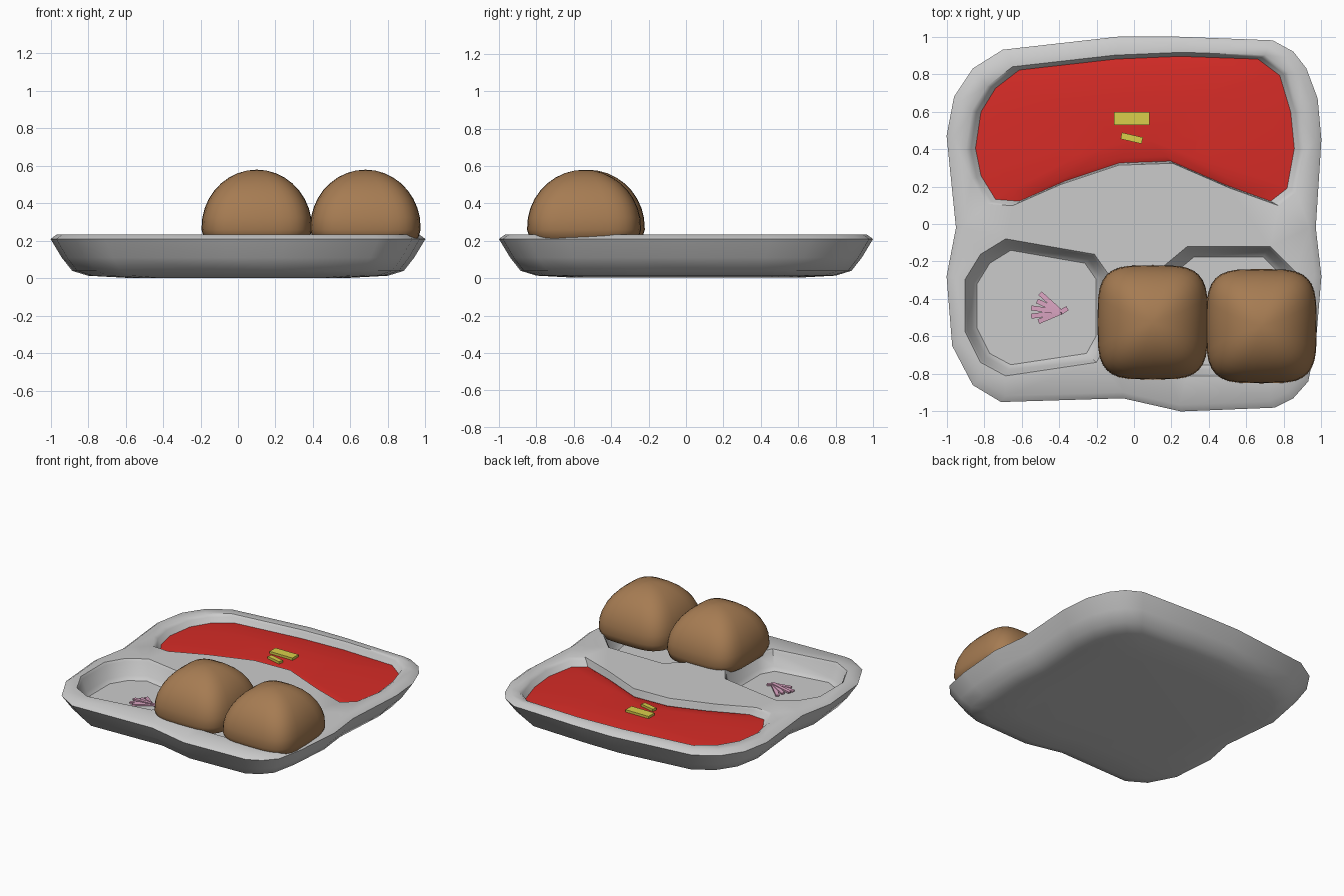
import bpy, bmesh
from math import cos, sin, pi, radians, copysign
from mathutils import Matrix

if "Cube" in bpy.data.objects:
    bpy.data.objects.remove(bpy.data.objects["Cube"])


def material(name, rgb):
    m = bpy.data.materials.new(name)
    m.diffuse_color = (*rgb, 1)
    m.use_nodes = True
    m.node_tree.nodes["Principled BSDF"].inputs["Base Color"].default_value = m.diffuse_color
    return m


def finish(bm, name, mat=None, angle=40):
    bmesh.ops.recalc_face_normals(bm, faces=bm.faces[:])
    me = bpy.data.meshes.new(name)
    bm.to_mesh(me)
    bm.free()
    ob = bpy.data.objects.new(name, me)
    bpy.context.collection.objects.link(ob)
    if mat:
        me.materials.append(mat)
    bpy.ops.object.select_all(action='DESELECT')
    ob.select_set(True)
    bpy.context.view_layer.objects.active = ob
    bpy.ops.object.shade_smooth_by_angle(angle=radians(angle))
    return ob


def ring(bm, pts, centre, scale, z):
    cx, cy = centre
    return [bm.verts.new((cx + (x - cx) * scale, cy + (y - cy) * scale, z)) for x, y in pts]


def loft(bm, pts, centre, steps):
    """Stack scaled copies of an outline; returns the first and last ring."""
    rings = [ring(bm, pts, centre, s, z) for s, z in steps]
    n = len(pts)
    for a, b in zip(rings, rings[1:]):
        for i in range(n):
            bm.faces.new((a[i], a[(i + 1) % n], b[(i + 1) % n], b[i]))
    return rings[0], rings[-1]


red = material("sauce_red", (0.68, 0.025, 0.02))
brown = material("bread_brown", (0.38, 0.2, 0.085))
yellow = material("butter_yellow", (0.7, 0.62, 0.07))
pink = material("petal_pink", (0.68, 0.36, 0.52))

outline = [(-.70, .93), (-.08, 1), (.22, 1), (.74, .98), (.85, .92), (.92, .83), (.98, .67),
           (1, .45), (.97, -.02), (1, -.28), (.97, -.64), (.93, -.84), (.85, -.93),
           (.75, -.98), (.25, -1), (-.06, -.93), (-.71, -.95), (-.86, -.86), (-.97, -.65),
           (-1, -.28), (-.95, -.02), (-1, .47), (-.96, .68), (-.86, .83)]
back_well = [(-.63, .83), (-.1, .89), (.25, .905), (.68, .89), (.80, .8), (.86, .6), (.88, .4),
             (.84, .18), (.75, .11), (.5, .2), (.2, .33), (-.08, .32), (-.38, .22),
             (-.63, .11), (-.76, .12), (-.84, .25), (-.87, .4), (-.84, .6), (-.76, .73)]
left_well = [(-.68, -.09), (-.22, -.17), (-.15, -.27), (-.15, -.62), (-.21, -.73),
             (-.68, -.80), (-.81, -.73), (-.89, -.57), (-.89, -.30), (-.81, -.17)]
right_well = [(.29, -.13), (.72, -.13), (.85, -.26), (.88, -.45), (.85, -.7), (.72, -.8),
              (.29, -.8), (.16, -.7), (.13, -.45), (.17, -.23)]

# Tray: outer shell, three sunken wells, and a flat top joining them
bm = bmesh.new()
bottom, top = loft(bm, outline, (0, 0), [(.6, .003), (.8, .014), (.885, .04), (.94, .11), (1, .21), (.965, .235)])
bm.faces.new(bottom)
loops = [top]
for pts, c in ((back_well, (0, .53)), (left_well, (-.52, -.45)), (right_well, (.5, -.46))):
    first, floor = loft(bm, pts, c, [(1.03, .235), (1, .218), (.93, .125), (.86, .1)])
    bm.faces.new(floor)
    loops.append(first)
edges = [bm.edges.get((lp[i - 1], lp[i])) for lp in loops for i in range(len(lp))]
bmesh.ops.triangle_fill(bm, use_beauty=True, use_dissolve=False, edges=edges)
finish(bm, "tray")

# Sauce: gently domed surface filling the back well
bm = bmesh.new()
_, inner = loft(bm, back_well, (0, .53), [(.985, .18), (.85, .19), (.4, .197)])
bm.faces.new(inner)
finish(bm, "sauce", red)


# Buns: rounded-square domes
def bun(name, cx, cy, rx, ry):
    bm = bmesh.new()
    n = 32
    levels = [(.8, .185), (.95, .21), (1, .26)]
    levels += [(cos(t), .27 + .31 * sin(t)) for t in (radians(10 * k) for k in range(1, 9))]
    rows = []
    for s, z in levels:
        e = 2 / (2.3 + 1.5 * s)
        row = []
        for i in range(n):
            a = 2 * pi * i / n
            row.append(bm.verts.new((
                cx + rx * s * copysign(abs(cos(a)) ** e, cos(a)),
                cy + ry * s * copysign(abs(sin(a)) ** e, sin(a)), z)))
        rows.append(row)
    for a, b in zip(rows, rows[1:]):
        for i in range(n):
            bm.faces.new((a[i], a[(i + 1) % n], b[(i + 1) % n], b[i]))
    bm.faces.new(rows[0])
    tip = bm.verts.new((cx, cy, .58))
    for i in range(n):
        bm.faces.new((rows[-1][i], rows[-1][(i + 1) % n], tip))
    finish(bm, name, brown, 60)


bun("bun_middle", .10, -.525, .295, .305)
bun("bun_right", .68, -.545, .295, .305)


def slab(bm, x, y, z, size, turn, tilt=0):
    m = (Matrix.Translation((x, y, z)) @ Matrix.Rotation(radians(turn), 4, 'Z')
         @ Matrix.Rotation(radians(tilt), 4, 'Y') @ Matrix.Diagonal((*size, 1)))
    bmesh.ops.create_cube(bm, size=1, matrix=m)


# Butter pieces on the sauce
for name, x, y, size, turn in (("butter_large", -.013, .563, (.19, .07, .025), 0),
                               ("butter_small", -.012, .458, (.115, .035, .025), -13)):
    bm = bmesh.new()
    slab(bm, x, y, .202, size, turn)
    finish(bm, name, yellow, 30)

# Garnish: fan of thin petals in the left well
bm = bmesh.new()
for k, (turn, length) in enumerate(((138, .15), (155, .14), (172, .16), (188, .16), (203, .13), (30, .04))):
    a = radians(turn)
    slab(bm, -.39 + cos(a) * length / 2, -.47 + sin(a) * length / 2, .113 + .004 * (k % 3),
         (length, .026, .012), turn, 6)
finish(bm, "garnish", pink, 30)
